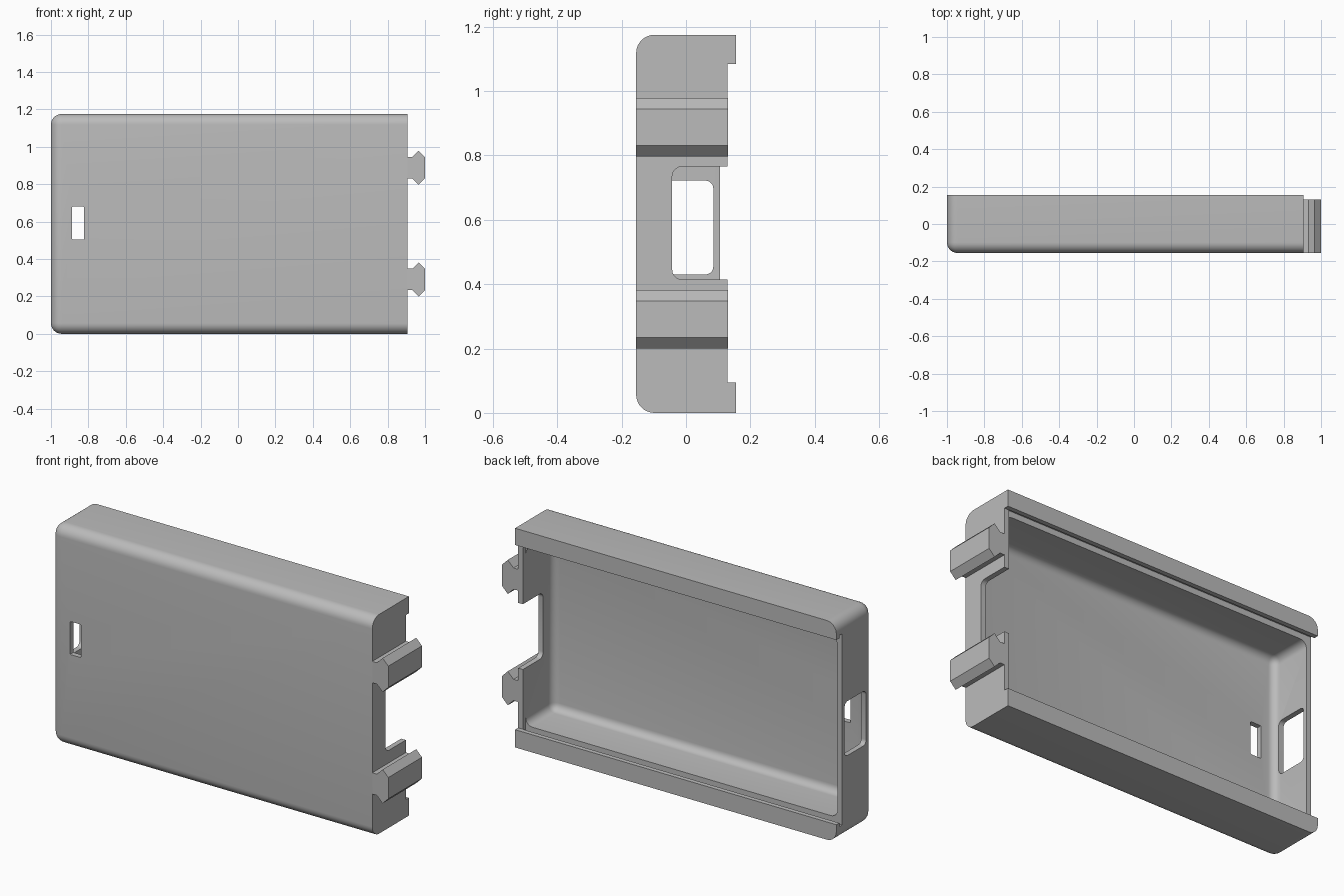
import bpy, bmesh
from mathutils import Vector

if "Cube" in bpy.data.objects:
    bpy.data.objects.remove(bpy.data.objects["Cube"], do_unlink=True)

grey = bpy.data.materials.new("plain grey plastic")
grey.use_nodes = True
colour = (0.5, 0.5, 0.5, 1)
grey.diffuse_color = colour
grey.node_tree.nodes["Principled BSDF"].inputs["Base Color"].default_value = colour


def add_object(name, bm):
    bmesh.ops.recalc_face_normals(bm, faces=bm.faces)
    mesh = bpy.data.meshes.new(name)
    bm.to_mesh(mesh)
    bm.free()
    mesh.materials.append(grey)
    obj = bpy.data.objects.new(name, mesh)
    bpy.context.collection.objects.link(obj)
    return obj


def box(name, xs, ys, zs, radius=0, rounded=None, segments=8):
    """Box from ranges; rounded(middle, direction) picks the edges to fillet."""
    bm = bmesh.new()
    bmesh.ops.create_cube(bm, size=1)
    for v in bm.verts:
        v.co = Vector([r[int(c > 0)] for r, c in zip((xs, ys, zs), v.co)])
    if rounded:
        edges = []
        for e in bm.edges:
            a, b = (v.co for v in e.verts)
            if rounded((a + b) / 2, (b - a).normalized()):
                edges.append(e)
        bmesh.ops.bevel(bm, geom=edges, offset=radius, segments=segments,
                        profile=0.5, affect='EDGES', clamp_overlap=True)
    return add_object(name, bm)


def cut(target, cutter):
    cutter.hide_render = True
    mod = target.modifiers.new("cut", 'BOOLEAN')
    mod.operation = 'DIFFERENCE'
    mod.solver = 'EXACT'
    mod.object = cutter
    bpy.context.view_layer.objects.active = target
    bpy.ops.object.modifier_apply(modifier=mod.name)
    bpy.data.objects.remove(cutter, do_unlink=True)


END, BACK, FRONT, TOP = 0.905, 0.155, -0.155, 1.175
LEDGE, LIP = 0.105, 0.13          # depth range of the lid groove
WALL = 0.028

# Shell: filleted round the front and the closed end, square at the clip end
shell = box("case_shell", (-1, END), (FRONT, BACK), (0, TOP), 0.057,
            lambda m, d: m.x < -0.99 and (m.y < -0.1 or abs(d.y) > 0.9)
            or m.y < -0.1 and abs(d.x) > 0.9)

# Hollow with a filleted floor
cut(shell, box("hollow", (-1 + WALL, END - WALL), (FRONT + WALL, 0.3), (0.107, 1.068), 0.04,
               lambda m, d: m.y < 0 or abs(d.y) > 0.9, 6))
# Lid opening between the lips, and the groove beneath them
cut(shell, box("lid_opening", (-1.1, 1), (LIP - 0.001, 0.3), (0.095, 1.085)))
cut(shell, box("lid_groove", (-1.1, END - WALL), (LEDGE, LIP), (0.075, 1.1)))
# Notch at the clip end
cut(shell, box("end_notch", (0.85, 1), (-0.043, 0.3), (0.415, 0.765), 0.03,
               lambda m, d: m.y < 0 and abs(d.x) > 0.9, 5))
# Rounded port in the closed end
cut(shell, box("end_port", (-1.1, -0.95), (-0.097, 0.085), (0.43, 0.722), 0.025,
               lambda m, d: abs(d.x) > 0.9, 5))
# Small window through the front
cut(shell, box("front_window", (-0.887, -0.823), (-0.3, -0.1), (0.503, 0.68), 0.005,
               lambda m, d: abs(d.y) > 0.9, 2))

bpy.ops.object.select_all(action='DESELECT')
shell.select_set(True)
bpy.context.view_layer.objects.active = shell
bpy.ops.object.shade_smooth_by_angle(angle=0.52)

# Arrow-shaped clips, extruded from front to lid ledge
half = [(END, 0.057), (0.932, 0.057), (0.966, 0.091), (1.0, 0.057)]
outline = half + [(x, -z) for x, z in reversed(half)]
for name, centre in (("lower_clip", 0.291), ("upper_clip", 0.888)):
    bm = bmesh.new()
    face = bm.faces.new([bm.verts.new((x, FRONT, centre + z)) for x, z in outline])
    new = bmesh.ops.extrude_face_region(bm, geom=[face])["geom"]
    bmesh.ops.translate(bm, vec=(0, LIP - FRONT, 0),
                        verts=[g for g in new if isinstance(g, bmesh.types.BMVert)])
    add_object(name, bm)
